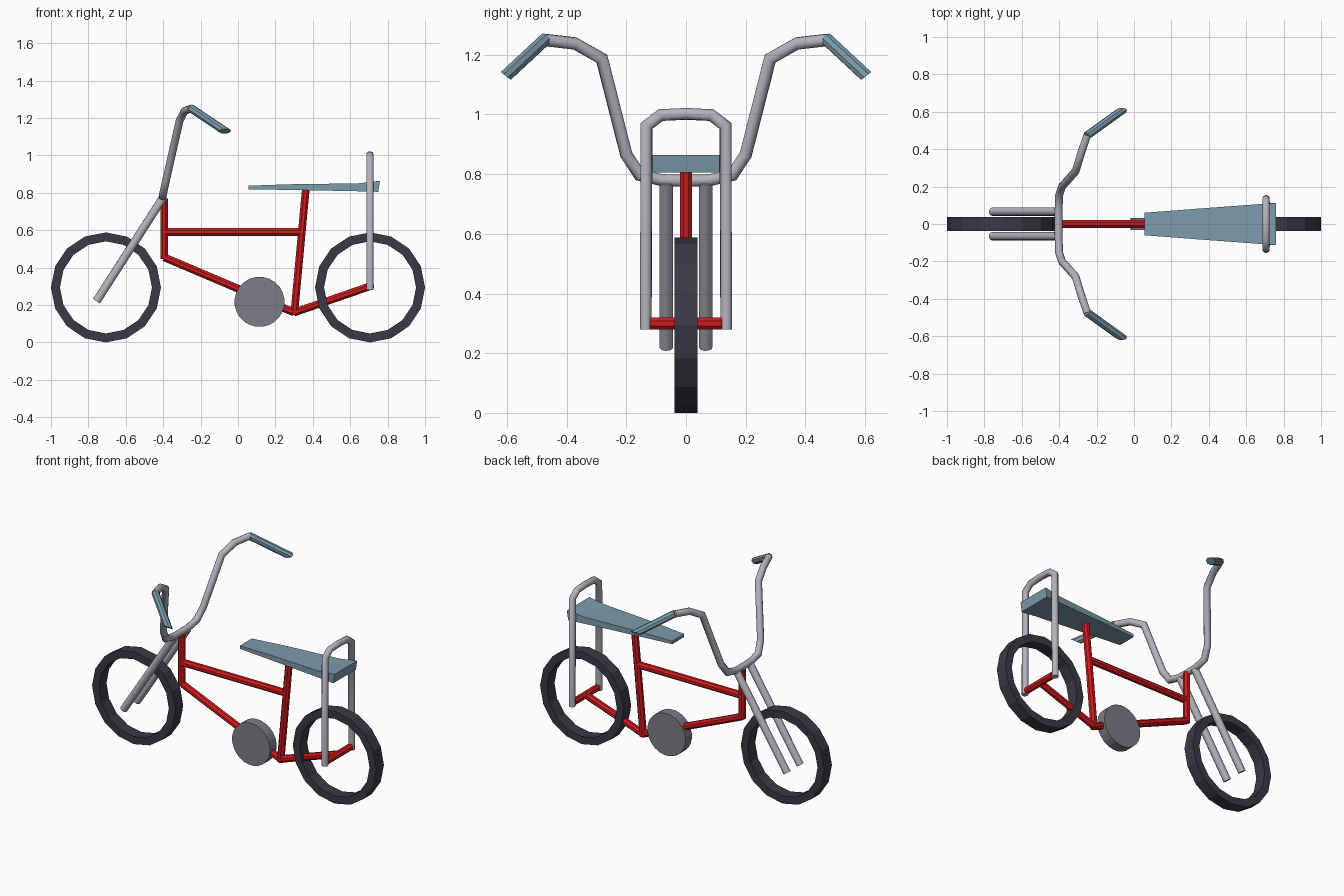
import bpy, bmesh, math
from mathutils import Vector

if "Cube" in bpy.data.objects:
    bpy.data.objects.remove(bpy.data.objects["Cube"])


def material(name, rgb):
    m = bpy.data.materials.new(name)
    m.diffuse_color = (*rgb, 1)
    m.use_nodes = True
    m.node_tree.nodes["Principled BSDF"].inputs["Base Color"].default_value = m.diffuse_color
    return m


RED = material("frame red", (0.64, 0.010, 0.013))
CHROME = material("light grey metal", (0.47, 0.45, 0.52))
BLUE = material("seat blue", (0.20, 0.33, 0.41))
RUBBER = material("dark rubber", (0.042, 0.041, 0.062))
STEEL = material("dull steel", (0.20, 0.20, 0.245))


def mesh_object(name, bm, mat):
    bmesh.ops.recalc_face_normals(bm, faces=bm.faces)
    me = bpy.data.meshes.new(name)
    bm.to_mesh(me)
    bm.free()
    me.materials.append(mat)
    ob = bpy.data.objects.new(name, me)
    bpy.context.collection.objects.link(ob)
    return ob


def tube(name, points, radius, mat, sides=8, smooth=False, end_normal=None):
    """Capped round tube along a bent path, with mitred corners."""
    pts = [Vector(p) for p in points]
    dirs = [(b - a).normalized() for a, b in zip(pts, pts[1:])]
    bm = bmesh.new()
    side = dirs[0].orthogonal().normalized()
    up = dirs[0].cross(side)
    ring = [pts[0] + radius * (side * math.cos(a) + up * math.sin(a))
            for a in (2 * math.pi * (i + 0.5) / sides for i in range(sides))]
    rings = [[bm.verts.new(v) for v in ring]]
    for i, d in enumerate(dirs):
        last = i + 1 == len(dirs)
        n = d if last else (d + dirs[i + 1]).normalized()
        if last and end_normal:
            n = Vector(end_normal)
        # slide the ring along the segment onto the mitre plane
        ring = [v + d * ((pts[i + 1] - v).dot(n) / d.dot(n)) for v in ring]
        rings.append([bm.verts.new(v) for v in ring])
    for a, b in zip(rings, rings[1:]):
        for i in range(sides):
            j = (i + 1) % sides
            f = bm.faces.new((a[i], a[j], b[j], b[i]))
            f.smooth = smooth
    bm.faces.new(rings[0])
    bm.faces.new(rings[-1])
    return mesh_object(name, bm, mat)


def mirrored(path):
    """Full left-right path from a half path that starts at y = 0."""
    return [(x, -y, z) for x, y, z in reversed(path[1:])] + path


def tyre(name, x, outer=0.294, inner=0.246, half=0.038, sides=16):
    bm = bmesh.new()
    profile = [(inner, -half), (outer, -half), (outer, half), (inner, half)]
    rings = []
    for i in range(sides):
        a = 2 * math.pi * i / sides
        rings.append([bm.verts.new((x + r * math.sin(a), y, 0.294 + r * math.cos(a)))
                      for r, y in profile])
    for i in range(sides):
        a, b = rings[i], rings[(i + 1) % sides]
        for k in range(4):
            m = (k + 1) % 4
            bm.faces.new((a[k], a[m], b[m], b[k]))
    return mesh_object(name, bm, RUBBER)


# Wheels
tyre("front_tyre", -0.706)
tyre("rear_tyre", 0.706)

# Frame tubes
bracket = (0.30, 0, 0.16)
tube("head_tube", [(-0.395, 0, 0.445), (-0.395, 0, 0.77)], 0.022, RED)
tube("top_tube", [(-0.395, 0, 0.59), (0.34, 0, 0.59)], 0.022, RED)
tube("down_tube", [(-0.395, 0, 0.455), bracket], 0.022, RED)
tube("seat_tube", [(0.30, 0, 0.145), (0.362, 0, 0.815)], 0.022, RED)
tube("rear_stay", [bracket, (0.706, 0, 0.30)], 0.022, RED)
tube("rear_axle_bar", [(0.706, -0.12, 0.30), (0.706, 0.12, 0.30)], 0.0215, RED)

# Fork legs and handlebar grips
for s, side in ((-1, "right"), (1, "left")):
    tube(f"{side}_fork_leg", [(-0.40, s * 0.066, 0.775), (-0.757, s * 0.066, 0.22)],
         0.023, CHROME, 10, True)
    tube(f"{side}_grip", [(-0.252, s * 0.472, 1.252), (-0.069, s * 0.604, 1.129)],
         0.0225, BLUE, end_normal=(0, s * 0.6, -0.8))

# Handlebar
bar = [(-0.403, 0, 0.778), (-0.403, 0.08, 0.78), (-0.40, 0.155, 0.797),
       (-0.385, 0.2, 0.865), (-0.312, 0.282, 1.187), (-0.285, 0.372, 1.238),
       (-0.25, 0.475, 1.25)]
tube("handlebar", mirrored(bar), 0.021, CHROME, 10, True)

# Hoop behind the seat
hoop = [(0.706, 0, 1.002), (0.706, 0.085, 0.998), (0.706, 0.132, 0.962),
        (0.706, 0.135, 0.28)]
tube("rear_hoop", mirrored(hoop), 0.02, CHROME, 10, True)

# Chain disc
tube("chain_disc", [(0.115, -0.033, 0.217), (0.115, 0.033, 0.217)], 0.134, STEEL, 24)

# Tapered seat with a raised back: bottom x, top x, half width, bottom z, top z
stations = [(0.055, 0.055, 0.06, 0.818, 0.838), (0.30, 0.30, 0.079, 0.815, 0.846),
            (0.64, 0.64, 0.104, 0.808, 0.85), (0.75, 0.759, 0.113, 0.805, 0.864)]
bm = bmesh.new()
sections = [[bm.verts.new(v) for v in ((xb, -w, lo), (xb, w, lo), (xt, w, hi), (xt, -w, hi))]
            for xb, xt, w, lo, hi in stations]
for a, b in zip(sections, sections[1:]):
    for k in range(4):
        m = (k + 1) % 4
        bm.faces.new((a[k], a[m], b[m], b[k]))
bm.faces.new(sections[0])
bm.faces.new(sections[-1])
mesh_object("seat", bm, BLUE)
